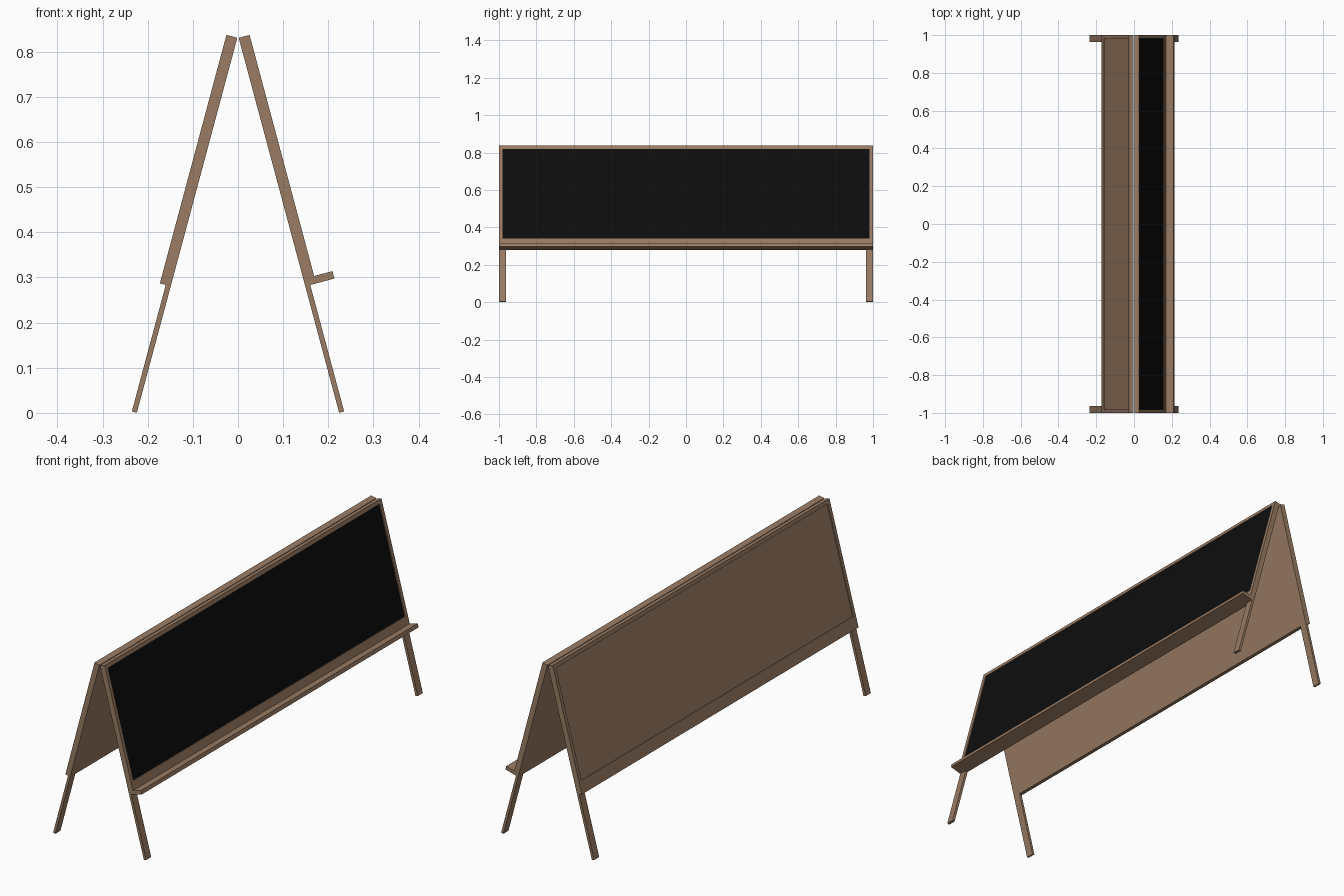
import bpy, bmesh, math
from mathutils import Matrix, Vector

if "Cube" in bpy.data.objects:
    bpy.data.objects.remove(bpy.data.objects["Cube"])

TILT = math.radians(15)
TOP = Vector((0.0015, 0, 0.831))   # inner top edge of the right-hand board


def material(name, color):
    m = bpy.data.materials.new(name)
    m.diffuse_color = color
    m.use_nodes = True
    m.node_tree.nodes["Principled BSDF"].inputs["Base Color"].default_value = m.diffuse_color
    return m


wood = material("wood", (0.32, 0.20, 0.125, 1))
black = material("blackboard", (0.004, 0.004, 0.004, 1))


def part(name, side, boxes, mat):
    """Boxes given as (n0, n1, y0, y1, s0, s1): n outward, s down the board."""
    bm = bmesh.new()
    for n0, n1, y0, y1, s0, s1 in boxes:
        centre = Vector((side * (n0 + n1) / 2, (y0 + y1) / 2, -(s0 + s1) / 2))
        size = (n1 - n0, y1 - y0, s1 - s0, 1)
        bmesh.ops.create_cube(bm, size=1, matrix=Matrix.Translation(centre) @ Matrix.Diagonal(size))
    hinge = Matrix.Translation((side * TOP.x, 0, TOP.z)) @ Matrix.Rotation(-side * TILT, 4, 'Y')
    bm.transform(hinge)
    me = bpy.data.meshes.new(name)
    bm.to_mesh(me)
    bm.free()
    me.materials.append(mat)
    ob = bpy.data.objects.new(name, me)
    bpy.context.collection.objects.link(ob)


H, T, BACK, FACE = 0.57, 0.025, 0.0115, 0.021   # board height, depths of layers
EDGE, BASE = 0.018, 0.055                       # frame rail widths

for side, tag in ((1, "right"), (-1, "left")):
    # backing sheet, flush with the inside of the legs
    part(tag + "_backing", side, [(0, BACK, -1, 1, 0, H)], wood)
    # frame around the writing surface
    part(tag + "_frame", side, [
        (BACK, T, -1, 1, 0, EDGE),
        (BACK, T, -1, 1, H - BASE, H),
        (BACK, T, -1, -1 + EDGE, EDGE, H - BASE),
        (BACK, T, 1 - EDGE, 1, EDGE, H - BASE)], wood)
    # recessed surface: blackboard on one side, plain wood on the other
    part(tag + "_surface", side,
         [(BACK, FACE, -1 + EDGE, 1 - EDGE, EDGE, H - BASE)],
         black if side > 0 else wood)
    # legs
    for y0, end in ((-1, "front"), (0.963, "back")):
        part(f"{tag}_{end}_leg", side, [(0, BACK, y0, y0 + 0.037, H, 0.860)], wood)

# chalk tray
part("chalk_tray", 1, [(T, 0.067, -1, 1, H - 0.017, H)], wood)
